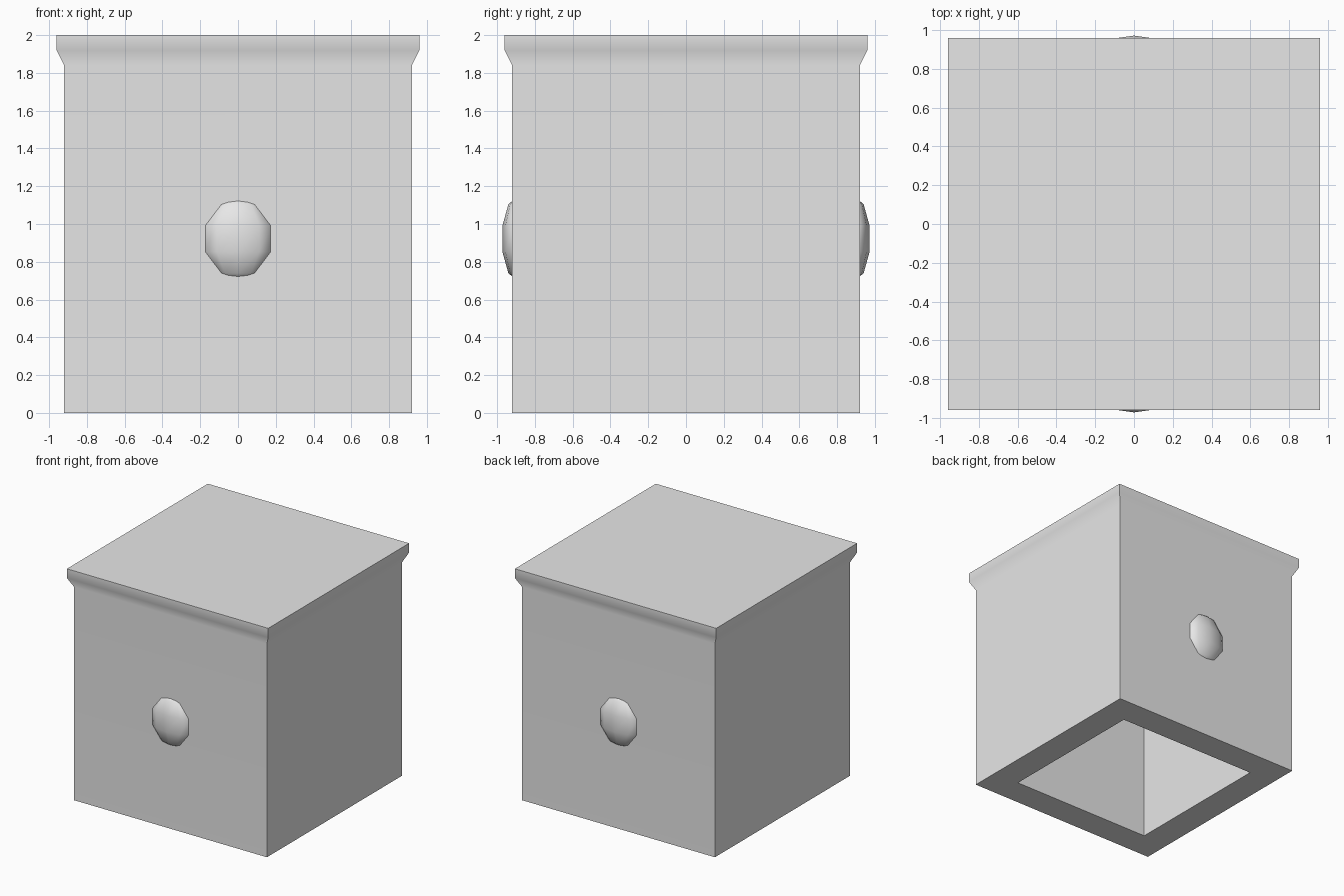
import bpy
import math
from math import sin, cos, radians

cube = bpy.data.objects.get("Cube")
if cube:
    bpy.data.objects.remove(cube, do_unlink=True)

# One plain grey for everything
grey = bpy.data.materials.new("plain grey")
grey.use_nodes = True
color = (0.8, 0.8, 0.8, 1)
grey.diffuse_color = color
grey.node_tree.nodes["Principled BSDF"].inputs["Base Color"].default_value = color


def loft(name, rings, smooth_angle):
    """Skin equal-length rings of points and cap both ends."""
    n = len(rings[0])
    verts = [p for ring in rings for p in ring]
    faces = [tuple(reversed(range(n))), tuple(range(len(verts) - n, len(verts)))]
    for r in range(len(rings) - 1):
        for i in range(n):
            j = (i + 1) % n
            faces.append((r * n + i, r * n + j, (r + 1) * n + j, (r + 1) * n + i))
    mesh = bpy.data.meshes.new(name)
    mesh.from_pydata(verts, [], faces)
    mesh.materials.append(grey)
    obj = bpy.data.objects.new(name, mesh)
    bpy.context.collection.objects.link(obj)
    bpy.ops.object.select_all(action='DESELECT')
    obj.select_set(True)
    bpy.context.view_layer.objects.active = obj
    bpy.ops.object.shade_smooth_by_angle(angle=radians(smooth_angle))
    return obj


def square(h, z):
    return [(-h, -h, z), (h, -h, z), (h, h, z), (-h, h, z)]


# Hollow box: cavity ceiling, down the inner wall, under the rim, up to the flared lip
profile = [(0.675, 1.75), (0.675, 0), (0.92, 0), (0.92, 1.84), (0.96, 1.92), (0.96, 2.0)]
box = loft("box_body", [square(h, z) for h, z in profile], 30)
weighted = box.modifiers.new("flat walls", 'WEIGHTED_NORMAL')
weighted.keep_sharp = True

# Flattened faceted knobs, half sunk in the front and back walls
for name, side in (("front_knob", -1), ("back_knob", 1)):
    rings = []
    for lat in (179, 144, 108, 72, 36, 1):
        r = sin(radians(lat))
        turns = [2 * math.pi * i / 10 for i in range(10)]
        rings.append([(side * -0.2 * r * sin(t),
                       side * (0.89 + 0.086 * r * cos(t)),
                       0.922 + 0.225 * cos(radians(lat))) for t in turns])
    loft(name, rings, 60)
